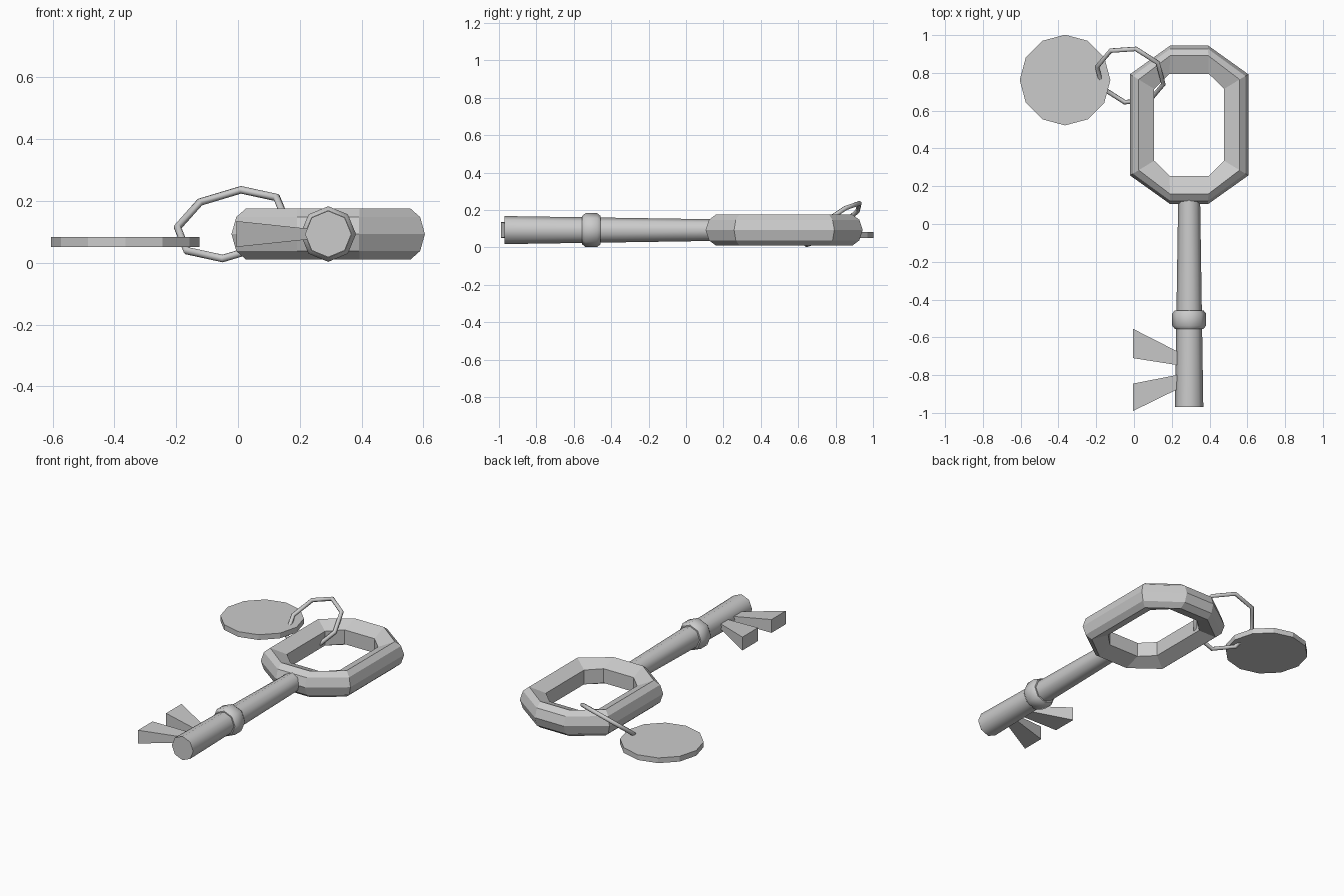
import bpy, bmesh, math
from mathutils import Vector, Matrix

if "Cube" in bpy.data.objects:
    bpy.data.objects.remove(bpy.data.objects["Cube"], do_unlink=True)

metal = bpy.data.materials.new("grey metal")
metal.use_nodes = True
GREY = (0.6, 0.6, 0.6, 1)
metal.diffuse_color = GREY
metal.node_tree.nodes["Principled BSDF"].inputs["Base Color"].default_value = GREY

AXIS_X, AXIS_Z = 0.292, 0.093  # centre line of the shaft and bow


def finish(name, bm, smooth_angle=None):
    bmesh.ops.recalc_face_normals(bm, faces=bm.faces[:])
    mesh = bpy.data.meshes.new(name)
    bm.to_mesh(mesh)
    bm.free()
    mesh.materials.append(metal)
    if smooth_angle:
        mesh.polygons.foreach_set("use_smooth", [True] * len(mesh.polygons))
        mesh.set_sharp_from_angle(angle=math.radians(smooth_angle))
    obj = bpy.data.objects.new(name, mesh)
    bpy.context.collection.objects.link(obj)
    return obj


def loft(name, rings, closed=False, smooth_angle=None):
    """Join rings of points; either close the loop of rings or cap the ends."""
    bm = bmesh.new()
    rows = [[bm.verts.new(p) for p in ring] for ring in rings]
    n = len(rows[0])
    for i in range(len(rows) if closed else len(rows) - 1):
        a, b = rows[i], rows[(i + 1) % len(rows)]
        for j in range(n):
            k = (j + 1) % n
            bm.faces.new((a[j], a[k], b[k], b[j]))
    if not closed:
        bm.faces.new(rows[0])
        bm.faces.new(rows[-1])
    return finish(name, bm, smooth_angle)


def turned(name, profile, sides=8):
    """Lathe (y, radius) pairs around the key's long axis."""
    angles = [math.tau * i / sides for i in range(sides)]
    loft(name, [[(AXIS_X + r * math.cos(a), y, AXIS_Z + r * math.sin(a))
                 for a in angles] for y, r in profile], smooth_angle=50)


# Bow: faceted section swept between an outer and an inner octagon
def octagon(x1, y1, x2, y2):
    quarter = [Vector((x1, y1)), Vector((x2, y2))]
    pts = []
    for sx, sy in ((1, 1), (1, -1), (-1, -1), (-1, 1)):
        part = [Vector((p.x * sx, p.y * sy)) for p in quarter]
        pts += part if sx * sy > 0 else part[::-1]
    return pts


outer = octagon(0.10, 0.42, 0.313, 0.268)
inner = octagon(0.104, 0.27, 0.185, 0.19)
upper = [(0, 0), (0.12, 0.055), (0.36, 0.082), (1, 0.045)]
section = upper + [(t, -h) for t, h in upper[:0:-1]]
loft("bow", [[(AXIS_X + p.x, 0.525 + p.y, AXIS_Z + h)
              for p in (o.lerp(i, t) for o, i in zip(outer, inner))]
             for t, h in section], closed=True)

# Shaft and collar
turned("shaft", [(-0.97, 0.075), (0.14, 0.058)])
turned("collar", [(-0.555, 0.076), (-0.538, 0.09), (-0.475, 0.09), (-0.457, 0.076)])


# Teeth: wedges that widen away from the shaft
def tooth(name, root, tip):
    rings = []
    for x, (y0, y1), half in ((0.25, root, 0.015), (-0.005, tip, 0.042)):
        rings.append([(x, y0, AXIS_Z - half), (x, y1, AXIS_Z - half),
                      (x, y1, AXIS_Z + half), (x, y0, AXIS_Z + half)])
    loft(name, rings)


tooth("front_tooth", (-0.865, -0.795), (-0.99, -0.845))
tooth("rear_tooth", (-0.75, -0.685), (-0.71, -0.555))

# Tag: twelve-sided disc
bm = bmesh.new()
bmesh.ops.create_cone(bm, cap_ends=True, segments=12, radius1=0.24, radius2=0.24,
                      depth=0.033, matrix=Matrix.Translation((-0.365, 0.762, 0.067)))
finish("tag", bm)

# Link: thin tilted eight-sided ring joining the tag to the bow
centre = Vector((-0.02, 0.786, 0.125))
u = Vector((0.03, 0.142, 0.112)).normalized()
n = u.cross(Vector((0.173, -0.045, 0.01))).normalized()
v = n.cross(u)
link = []
for i in range(8):
    a = math.tau * i / 8
    out = u * math.cos(a) + v * math.sin(a)
    link.append([centre + out * 0.182 + (out * math.cos(b) + n * math.sin(b)) * 0.0125
                 for b in (math.tau * j / 8 for j in range(8))])
loft("link_ring", link, closed=True, smooth_angle=50)
